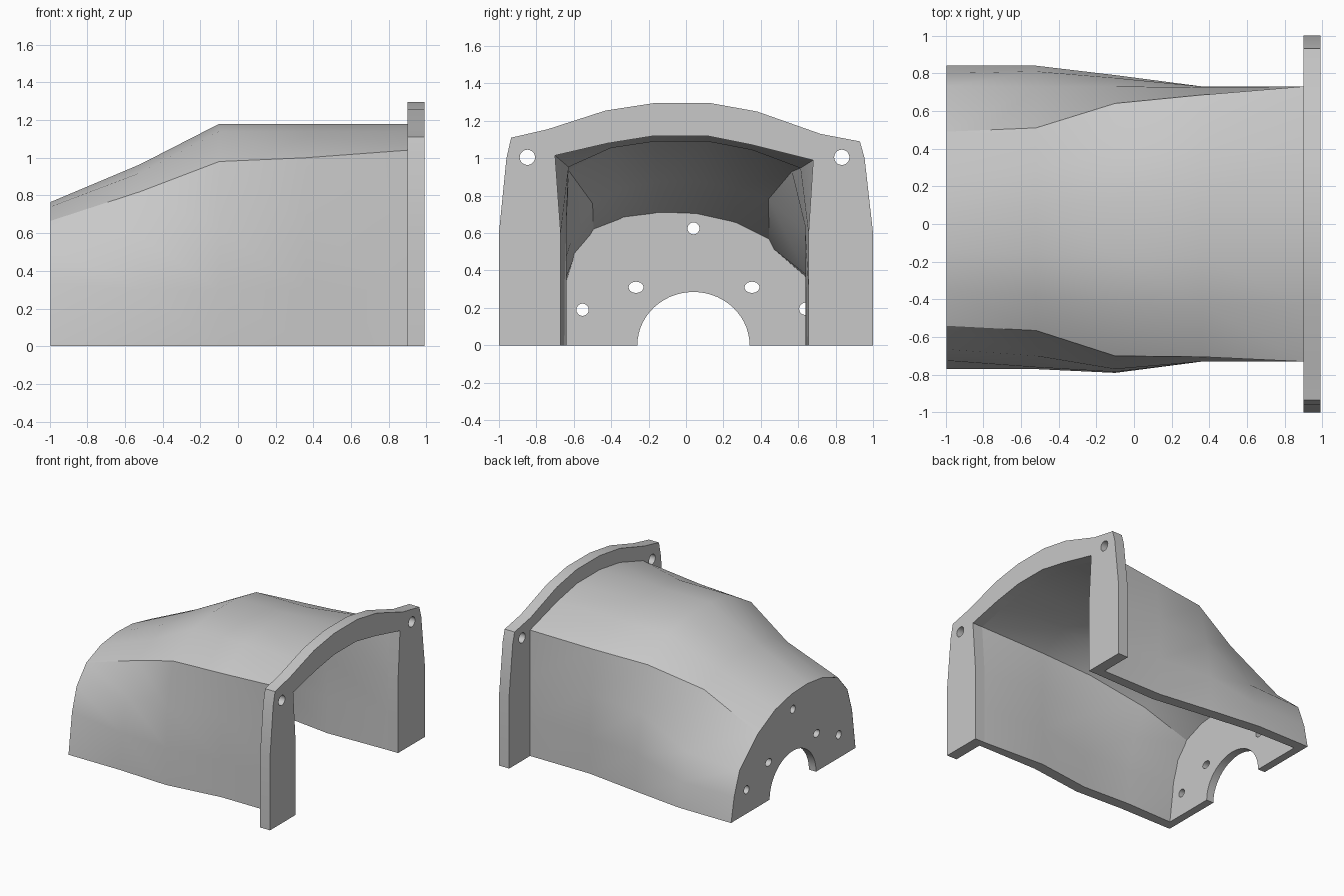
import bpy, bmesh, math
from mathutils import Vector, Matrix

if "Cube" in bpy.data.objects:
    bpy.data.objects.remove(bpy.data.objects["Cube"])

metal = bpy.data.materials.new("cast grey metal")
metal.diffuse_color = (0.58, 0.58, 0.58, 1)
metal.use_nodes = True
metal.node_tree.nodes["Principled BSDF"].inputs["Base Color"].default_value = metal.diffuse_color


def finish(name, bm):
    """Turn a bmesh into a smooth-shaded object with sharp edges kept."""
    bmesh.ops.remove_doubles(bm, verts=bm.verts, dist=1e-4)
    bmesh.ops.recalc_face_normals(bm, faces=bm.faces)
    me = bpy.data.meshes.new(name)
    bm.to_mesh(me)
    bm.free()
    me.shade_smooth()
    me.set_sharp_from_angle(angle=math.radians(30))
    me.materials.append(metal)
    ob = bpy.data.objects.new(name, me)
    bpy.context.collection.objects.link(ob)
    return ob


def ellipse(cy, cz, ry, rz, n=20, start=0.0, sweep=2 * math.pi):
    return [(cy + ry * math.cos(start + sweep * i / n),
             cz + rz * math.sin(start + sweep * i / n)) for i in range(n)]


def plate(name, loops, x0, x1):
    """Filled outline with holes in the y-z plane, extruded from x0 to x1."""
    cu = bpy.data.curves.new(name + "_outline", 'CURVE')
    cu.dimensions = '2D'
    cu.fill_mode = 'BOTH'
    cu.extrude = (x1 - x0) / 2
    for loop in loops:
        sp = cu.splines.new('POLY')
        sp.points.add(len(loop) - 1)
        for p, (y, z) in zip(sp.points, loop):
            p.co = (y, z, 0, 1)
        sp.use_cyclic_u = True
    tmp = bpy.data.objects.new("outline_helper", cu)
    bpy.context.collection.objects.link(tmp)
    bpy.context.view_layer.update()
    dg = bpy.context.evaluated_depsgraph_get()
    me = bpy.data.meshes.new_from_object(tmp.evaluated_get(dg))
    bpy.data.objects.remove(tmp)
    bm = bmesh.new()
    bm.from_mesh(me)
    bpy.data.meshes.remove(me)
    # local x, y, z become world y, z, x
    turn = Matrix(((0, 0, 1, (x0 + x1) / 2), (1, 0, 0, 0), (0, 1, 0, 0), (0, 0, 0, 1)))
    bm.transform(turn)
    return finish(name, bm)


def inset(pts, d):
    """Offset an open arch profile inwards, keeping its feet on the ground."""
    out = []
    for i, p in enumerate(pts):
        a = Vector(pts[max(i - 1, 0)])
        b = Vector(pts[min(i + 1, len(pts) - 1)])
        t = (b - a).normalized()
        q = Vector(p) + Vector((t.y, -t.x)) * d
        if i in (0, len(pts) - 1):
            q.y = 0
        out.append((q.x, q.y))
    return out


# Outer cross-sections of the housing (y, z), from -y foot to +y foot
s_small = [(-.77, 0), (-.725, .33), (-.665, .52), (-.54, .665), (-.35, .74), (-.15, .765),
           (.06, .757), (.27, .71), (.49, .6), (.73, .39), (.80, .2), (.84, 0)]
s_waist = [(-.77, 0), (-.76, .3), (-.70, .58), (-.565, .82), (-.38, .92), (-.16, .965),
           (.1, .965), (.3, .92), (.51, .84), (.73, .41), (.81, .2), (.84, 0)]
s_shoulder = [(-.79, 0), (-.785, .3), (-.77, .62), (-.70, .98), (-.43, 1.14), (-.17, 1.18),
              (.12, 1.18), (.38, 1.13), (.64, .98), (.73, .62), (.775, .3), (.79, 0)]
s_mid = [(-.73, 0), (-.73, .3), (-.73, .65), (-.705, 1.0), (-.43, 1.14), (-.17, 1.18),
         (.12, 1.18), (.38, 1.13), (.685, 1.0), (.725, .65), (.73, .3), (.73, 0)]
s_big = [(-.73, 0), (-.73, .3), (-.73, .65), (-.73, 1.04), (-.43, 1.14), (-.17, 1.18),
         (.12, 1.18), (.38, 1.13), (.73, 1.03), (.73, .65), (.73, .3), (.73, 0)]
opening = [(-.67, 0), (-.67, .3), (-.67, .6), (-.70, 1.015), (-.42, 1.08), (-.17, 1.12),
           (.11, 1.12), (.36, 1.07), (.68, .99), (.655, .6), (.655, .3), (.655, 0)]

# Housing shell: outer and inner lofts joined along the feet
stations = [-.995, -.52, -.1, .36, .9]
outer = [s_small, s_waist, s_shoulder, s_mid, s_big]
inner = [inset(s, d) for s, d in zip(outer, (.08, .09, .09, .09))] + [opening]
bm = bmesh.new()
rings = [[bm.verts.new((x, y, z)) for y, z in o + i[::-1]]
         for x, o, i in zip(stations, outer, inner)]
for a, b in zip(rings, rings[1:]):
    for k in range(len(a)):
        m = (k + 1) % len(a)
        if (k // 6) % 2:
            tris = ((a[k], a[m], b[m]), (a[k], b[m], b[k]))
        else:
            tris = ((a[k], a[m], b[k]), (a[m], b[m], b[k]))
        for t in tris:
            bm.faces.new(t)
finish("housing_shell", bm)

# Mounting flange with two bolt holes
rim = [(1, 0), (1, .6), (.955, 1.0), (.93, 1.09), (.72, 1.13), (.38, 1.25), (.13, 1.295),
       (-.17, 1.295), (-.43, 1.255), (-.74, 1.155), (-.935, 1.11), (-.96, 1.0), (-1, .6), (-1, 0)]
plate("mounting_flange",
      [rim + opening, ellipse(-.848, 1.005, .041, .041), ellipse(.833, 1.005, .041, .041)],
      .9, .99)

# End plate with shaft arch, round bolt holes and two slots
arch = ellipse(.04, 0, .3, .285, 28, math.pi, -math.pi) + [(.34, 0)]
end_outline = inset(s_small, .002) + arch[::-1]
holes = [(.04, .625, .032, .032), (-.267, .31, .04, .03), (.353, .31, .04, .03),
         (-.553, .19, .033, .033), (.638, .195, .033, .033)]
plate("end_plate", [end_outline] + [ellipse(*h) for h in holes], -.995, -.93)
